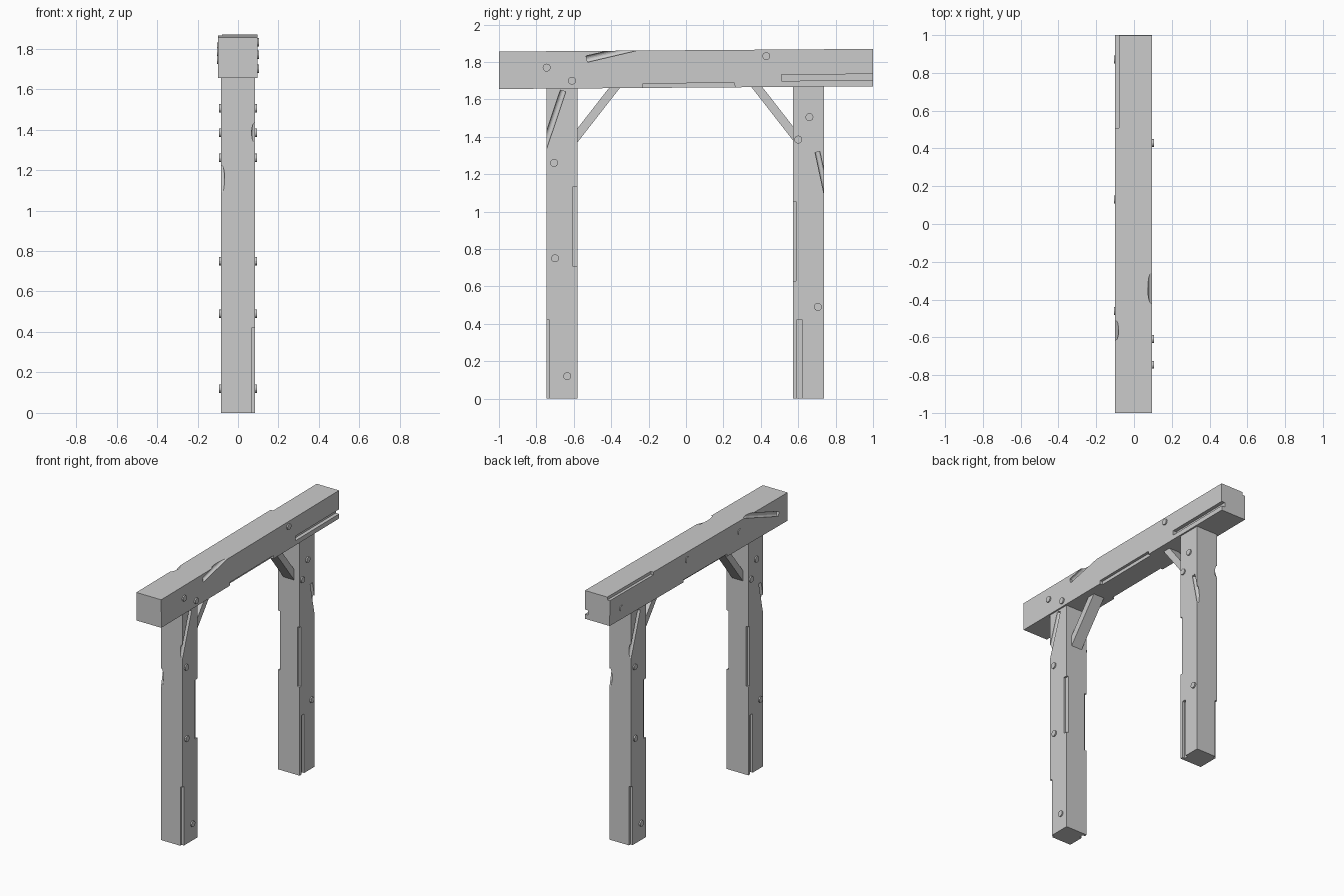
import bpy, math
from mathutils import Vector, Matrix

if "Cube" in bpy.data.objects:
    bpy.data.objects.remove(bpy.data.objects["Cube"])


def box(name, lo, hi):
    lo, hi = Vector(lo), Vector(hi)
    bpy.ops.mesh.primitive_cube_add(size=1, location=(0, 0, 0))
    ob = bpy.context.object
    ob.name = name
    ob.data.transform(Matrix.Translation((lo + hi) / 2) @ Matrix.Diagonal((*(hi - lo), 1)))
    return ob


def rod(name, a, b, r, sides=16):
    a, b = Vector(a), Vector(b)
    bpy.ops.mesh.primitive_cylinder_add(vertices=sides, radius=r, depth=(b - a).length)
    ob = bpy.context.object
    ob.name = name
    rot = (b - a).to_track_quat('Z', 'Y').to_matrix().to_4x4()
    ob.data.transform(Matrix.Translation((a + b) / 2) @ rot)
    return ob


def carve(ob, cutters):
    for c in cutters:
        c.hide_render = True
        m = ob.modifiers.new("carve", 'BOOLEAN')
        m.operation, m.solver, m.object = 'DIFFERENCE', 'EXACT', c
        bpy.context.view_layer.objects.active = ob
        bpy.ops.object.modifier_apply(modifier=m.name)
        bpy.data.objects.remove(c, do_unlink=True)


def notch(y, z, x):
    return box("notch_cutter", (x[0], y[0], z[0]), (x[1], y[1], z[1]))


def gouge(x, p, q, r=0.016):
    return rod("gouge_cutter", (x, *p), (x, *q), r)


def pegs(name, x0, x1, spots, r=0.021):
    return [rod(name, (x0, y, z), (x1, y, z), r) for y, z in spots]


# Post, built around its own axis, weathered with grooves and chips
H, W = 0.085, 0.083
post = box("right_post", (-H, -W, 0), (H, W, 1.68))
carve(post, [
    notch((-0.1, -0.067), (0.63, 1.055), (0.067, 0.1)),
    notch((-0.063, -0.033), (-0.1, 0.42), (0.067, 0.1)),
    notch((0.067, 0.1), (-0.1, 0.42), (-0.1, -0.067)),
    notch((-0.1, -0.055), (0.71, 1.13), (-0.1, -0.071)),
    gouge(0.08, (0.048, 1.318), (0.112, 1.02), 0.014),
    gouge(-0.083, (-0.005, 1.645), (0.135, 1.23), 0.016),
])
post_pegs = pegs("post_peg", 0.06, 0.094, [(0.005, 1.505), (-0.055, 1.385), (0.05, 0.49)])
post_pegs += pegs("post_peg", -0.094, -0.06, [(0.043, 1.26), (0.038, 0.75), (-0.027, 0.12)])

# Second post is the first turned half round
for ob in [post] + post_pegs:
    other = ob.copy()
    other.name = "left_post" if ob is post else "post_peg"
    bpy.context.collection.objects.link(other)
    other.matrix_world = Matrix.Translation((0, -0.662, 0)) @ Matrix.Rotation(math.pi, 4, 'Z')
    ob.matrix_world = Matrix.Translation((0, 0.655, 0))

# Top beam, very slightly tilted
B0, B1 = -0.1, 0.096
beam = box("top_beam", (B0, -1, 1.6625), (B1, 1, 1.8625))
carve(beam, [
    notch((0.51, 1.1), (1.695, 1.728), (0.07, 0.12)),
    notch((-0.23, 0.26), (1.6, 1.686), (0.076, 0.12)),
    notch((0.51, 1.1), (1.842, 1.9), (-0.12, -0.08)),
    notch((-0.32, 0.17), (1.6, 1.68), (-0.12, -0.082)),
    gouge(0.091, (-0.53, 1.819), (-0.2, 1.894), 0.018),
    gouge(-0.098, (-0.9, 1.748), (-0.45, 1.9), 0.017),
])
beam_pegs = pegs("beam_peg", 0.07, 0.105, [(-0.745, 1.775), (-0.61, 1.704), (0.43, 1.828)])
beam_pegs += pegs("beam_peg", -0.105, -0.07, [(0.87, 1.74), (0.13, 1.808), (-0.46, 1.787)])
for ob in [beam] + beam_pegs:
    ob.matrix_world = (Matrix.Translation((0, 0, 1.7625)) @ Matrix.Rotation(0.0072, 4, 'X')
                       @ Matrix.Translation((0, 0, -1.7625)))

# Diagonal corner braces between posts and beam
for name, s in (("left_brace", -1), ("right_brace", 1)):
    brace = box(name, (-0.042, -0.023, -0.2), (0.042, 0.023, 0.2))
    ang = math.atan2(0.195, 0.25) * s
    brace.matrix_world = Matrix.Translation((0, 0.48 * s, 1.536)) @ Matrix.Rotation(ang, 4, 'X')
